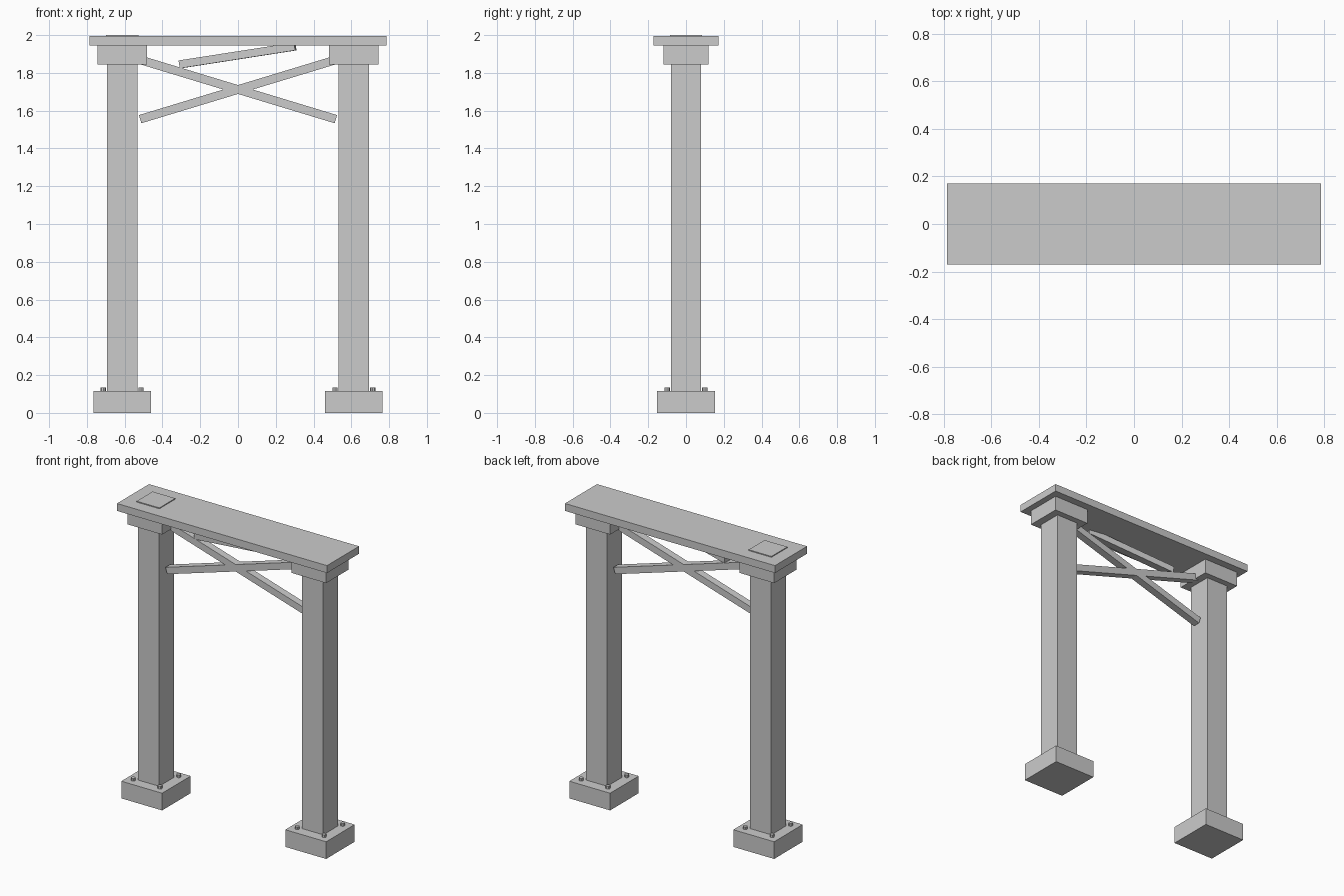
import bpy, math
from mathutils import Vector

if "Cube" in bpy.data.objects:
    bpy.data.objects.remove(bpy.data.objects["Cube"])


def box(name, center, size):
    bpy.ops.mesh.primitive_cube_add(size=1, location=center)
    ob = bpy.context.object
    ob.name = name
    ob.scale = size
    bpy.ops.object.transform_apply(location=False, rotation=False, scale=True)
    return ob


def bar(name, a, b, thick, depth):
    """Square-cut timber running from a to b (mostly along x)."""
    a, b = Vector(a), Vector(b)
    d = b - a
    ob = box(name, (a + b) / 2, (d.length, depth, thick))
    pitch = -math.atan2(d.z, math.hypot(d.x, d.y))
    ob.rotation_euler = (0, pitch, math.atan2(d.y, d.x))
    return ob


# Posts with footing, anchor bolts and capital
for side, s in (("left", -1), ("right", 1)):
    x = s * 0.613
    box(side + "_footing", (x, 0, 0.058), (0.305, 0.305, 0.116))
    box(side + "_post", (x, 0, 0.98), (0.16, 0.16, 1.75))
    box(side + "_capital", (x, 0, 1.895), (0.26, 0.24, 0.1))
    for i in (-1, 1):
        for j in (-1, 1):
            bpy.ops.mesh.primitive_cylinder_add(
                vertices=8, radius=0.014, depth=0.03,
                location=(x + i * 0.1, j * 0.1, 0.12))
            bpy.context.object.name = side + "_anchor_bolt"

# Lintel slab with a thin plate over the left post
box("lintel", (0, 0, 1.969), (1.57, 0.342, 0.05))
box("top_plate", (-0.613, 0, 1.99), (0.17, 0.17, 0.02))

# Crossed braces between the posts
for name, s in (("brace_rising", 1), ("brace_falling", -1)):
    bar(name, (-0.518, 0, 1.712 - s * 0.157), (0.518, 0, 1.712 + s * 0.157), 0.045, 0.05)

# Loose slanted strut under the lintel
bar("slanted_strut", (-0.308, 0.0, 1.845), (0.303, -0.09, 1.94), 0.042, 0.05)
